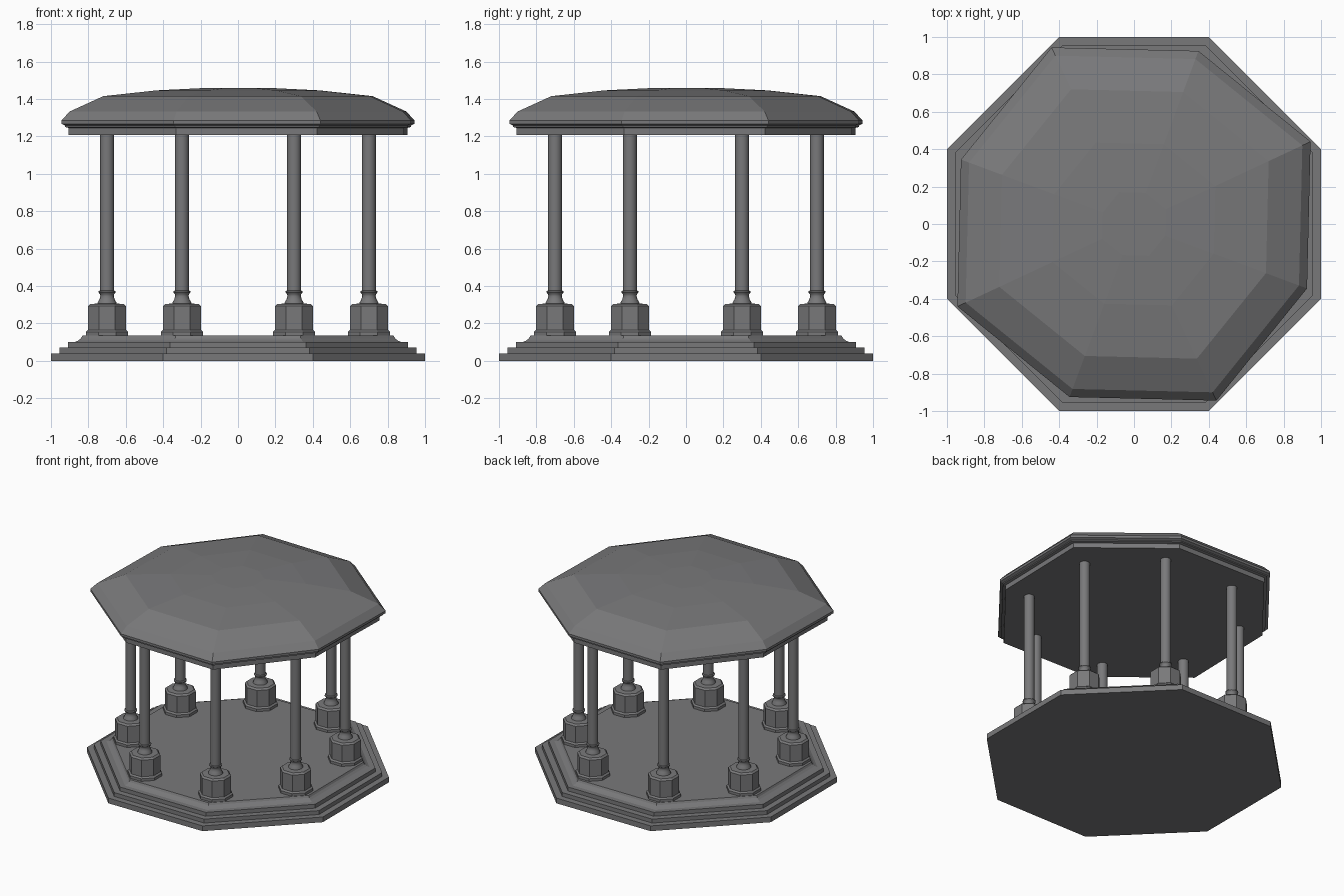
import bpy, bmesh, math

if "Cube" in bpy.data.objects:
    bpy.data.objects.remove(bpy.data.objects["Cube"])

stone = bpy.data.materials.new("grey stone")
stone.diffuse_color = (0.19, 0.19, 0.195, 1)
stone.use_nodes = True
stone.node_tree.nodes["Principled BSDF"].inputs["Base Color"].default_value = stone.diffuse_color


def loft(name, rings, smooth=False):
    """Skin a stack of equal-length rings and cap both ends."""
    bm = bmesh.new()
    loops = [[bm.verts.new(p) for p in ring] for ring in rings]
    n = len(loops[0])
    for lo, hi in zip(loops, loops[1:]):
        for i in range(n):
            j = (i + 1) % n
            bm.faces.new((lo[i], lo[j], hi[j], hi[i]))
    bm.faces.new(loops[0][::-1])
    bm.faces.new(loops[-1])
    bmesh.ops.recalc_face_normals(bm, faces=bm.faces)
    mesh = bpy.data.meshes.new(name)
    bm.to_mesh(mesh)
    bm.free()
    mesh.materials.append(stone)
    obj = bpy.data.objects.new(name, mesh)
    bpy.context.collection.objects.link(obj)
    if smooth:
        bpy.ops.object.select_all(action='DESELECT')
        obj.select_set(True)
        bpy.context.view_layer.objects.active = obj
        bpy.ops.object.shade_smooth_by_angle(angle=math.radians(35))
    return obj


def quad_ring(a, b, z):
    """Eight points: two corners repeated by quarter turns."""
    pts = []
    for k in range(4):
        for x, y in (a, b):
            for _ in range(k):
                x, y = -y, x
            pts.append((x, y, z))
    return pts


def circle(cx, cy, r, z, n, turn=0.0):
    return [(cx + r * math.cos(turn + math.tau * i / n),
             cy + r * math.sin(turn + math.tau * i / n), z) for i in range(n)]


# Stepped octagonal base with a coved top moulding
base = [(1, 0), (1, .04), (.955, .04), (.955, .07), (.91, .07), (.91, .1),
        (.872, .1), (.855, .108), (.84, .12), (.832, .135)]
loft("stepped_base", [quad_ring((r, .4 * r), (.4 * r, r), z) for r, z in base])

# Roof: slightly twisted octagon, moulded rim and shallow faceted dome
roof = [(.905, 1.208), (.905, 1.245), (.925, 1.25), (.925, 1.258),
        (.944, 1.267), (.944, 1.285), (.9, 1.333), (.72, 1.415),
        (.435, 1.446), (.17, 1.459)]
loft("domed_roof", [quad_ring((r, .467 * r), (.365 * r, .98 * r), z)
                    for r, z in roof])

# Eight columns on octagonal pedestals
pedestal = [(.113, .13), (.113, .155), (.102, .165), (.102, .292),
            (.09, .304), (.05, .306)]
neck = [(.052, .3), (.05, .312), (.041, .328), (.036, .345), (.037, .355),
        (.045, .365), (.045, .372), (.037, .376)]
spots = quad_ring((.7, .3), (.3, .7), 0)
for i, (x, y, _) in enumerate(spots, 1):
    loft(f"pedestal_{i}", [circle(x, y, r / math.cos(math.pi / 8), z, 8, math.pi / 8)
                           for r, z in pedestal])
    loft(f"column_neck_{i}", [circle(x, y, r, z, 16) for r, z in neck], True)
    loft(f"column_shaft_{i}", [circle(x, y, .037, z, 24) for z in (.37, 1.215)], True)
